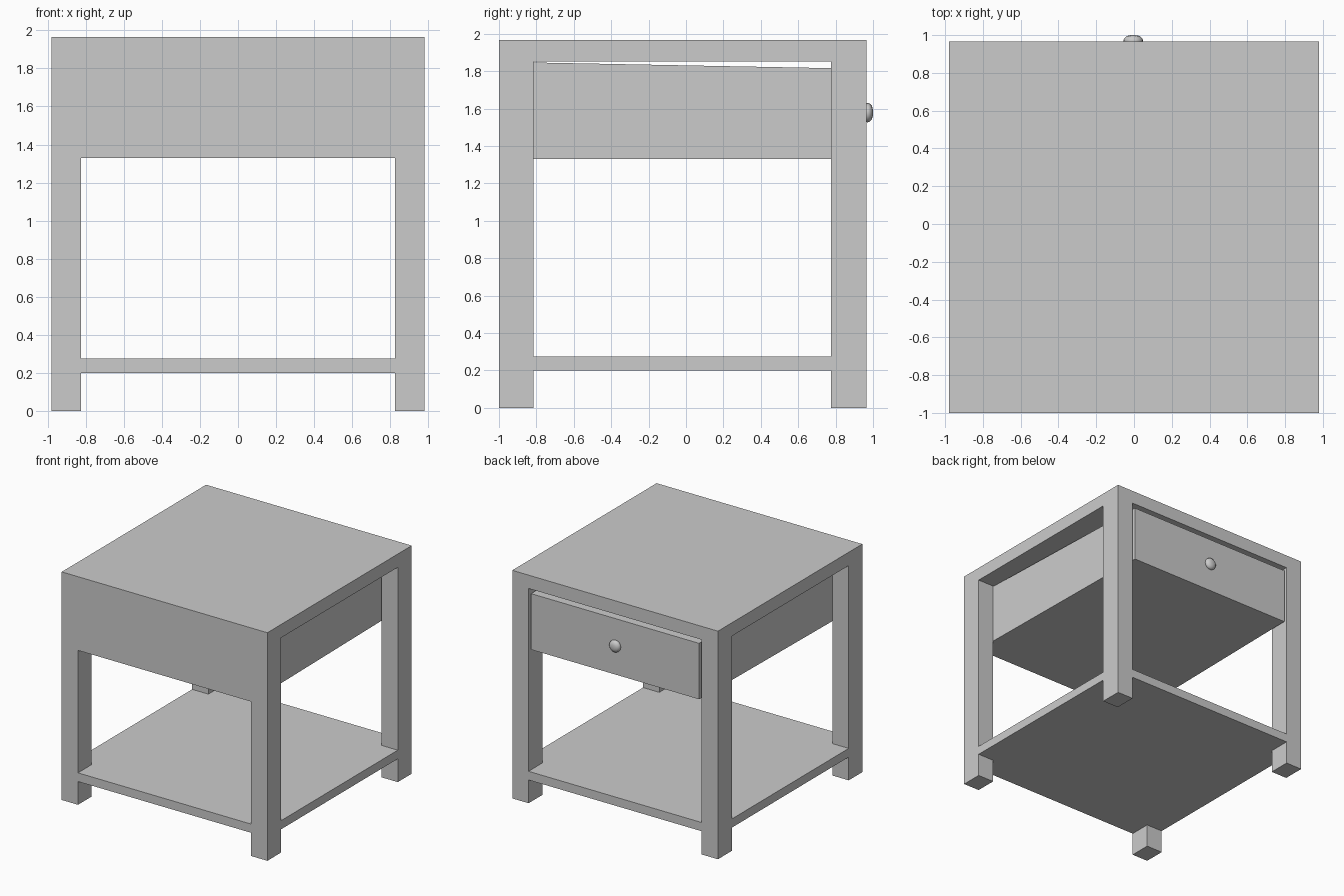
import bpy, bmesh
from math import radians
from mathutils import Matrix

if "Cube" in bpy.data.objects:
    bpy.data.objects.remove(bpy.data.objects["Cube"])

# Cut positions shared by legs, shelf, apron and top
XS = [-0.98, -0.825, 0.825, 0.98]
YS = [-1.0, -0.815, 0.775, 0.965]
ZS = [0.0, 0.2, 0.275, 1.33, 1.85, 1.965]


def make_object(name, bm):
    bmesh.ops.recalc_face_normals(bm, faces=bm.faces[:])
    mesh = bpy.data.meshes.new(name)
    bm.to_mesh(mesh)
    bm.free()
    obj = bpy.data.objects.new(name, mesh)
    bpy.context.collection.objects.link(obj)
    return obj


def filled(i, j, k):
    """Which blocks of the loop-cut box are solid wood."""
    if not (0 <= i < 3 and 0 <= j < 3 and 0 <= k < 5):
        return False
    leg = i != 1 and j != 1
    shelf, top = k == 1, k == 4
    apron = j == 0 and k == 3
    return leg or shelf or top or apron


# Table frame: one seamless body, only outer faces are made
bm = bmesh.new()
cuts = (XS, YS, ZS)
for i in range(3):
    for j in range(3):
        for k in range(5):
            if not filled(i, j, k):
                continue
            for axis in range(3):
                for side in (0, 1):
                    nb = [i, j, k]
                    nb[axis] += 2 * side - 1
                    if filled(*nb):
                        continue
                    corners = []
                    for a, b in ((0, 0), (1, 0), (1, 1), (0, 1)):
                        c = [i, j, k]
                        c[axis] += side
                        c[(axis + 1) % 3] += a
                        c[(axis + 2) % 3] += b
                        corners.append(bm.verts.new([cuts[n][c[n]] for n in range(3)]))
                    bm.faces.new(corners)
bmesh.ops.remove_doubles(bm, verts=bm.verts[:], dist=0.0001)
make_object("table_frame", bm)

# Drawer: block that narrows slightly from the apron to its face
bm = bmesh.new()
bmesh.ops.create_cube(bm, size=1)
for v in bm.verts:
    face_end = v.co.y > 0
    half = 0.80 if face_end else 0.825
    top = 1.812 if face_end else 1.846
    v.co = (half if v.co.x > 0 else -half,
            YS[3] if face_end else YS[1],
            top if v.co.z > 0 else ZS[3])
make_object("drawer", bm)

# Knob: lathed dome on the drawer face
bm = bmesh.new()
profile = [(0.05, 0.96), (0.052, 0.972), (0.049, 0.982), (0.036, 0.994), (0.018, 0.999), (0, 1.0)]
verts = [bm.verts.new((r, y, 0)) for r, y in profile]
edges = [bm.edges.new(pair) for pair in zip(verts, verts[1:])]
bmesh.ops.spin(bm, geom=verts + edges, cent=(0, 0, 0), axis=(0, 1, 0),
               angle=radians(360), steps=16, use_duplicate=False)
bmesh.ops.remove_doubles(bm, verts=bm.verts[:], dist=0.0001)
bmesh.ops.transform(bm, matrix=Matrix.Translation((-0.004, 0, 1.578)), verts=bm.verts[:])
knob = make_object("drawer_knob", bm)
for p in knob.data.polygons:
    p.use_smooth = True
